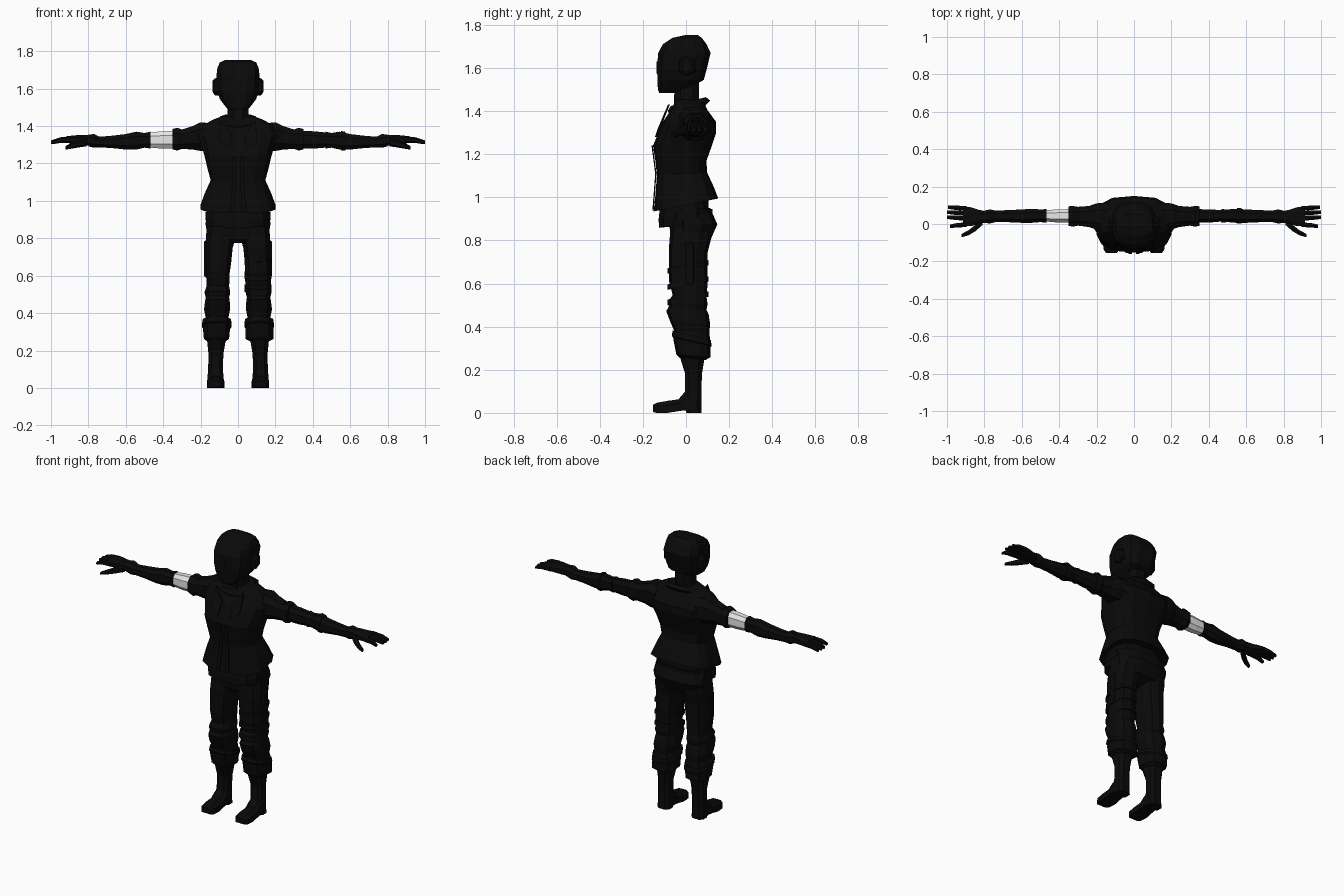
import bpy, bmesh, math
from mathutils import Vector


def material(name, v):
    m = bpy.data.materials.new(name)
    m.diffuse_color = (v, v, v, 1)
    return m


BLACK = material("black cloth", 0.003)
PALE = material("pale armband", 0.8)


def finish(name, bm, mat=BLACK):
    bmesh.ops.recalc_face_normals(bm, faces=bm.faces)
    me = bpy.data.meshes.new(name)
    bm.to_mesh(me)
    bm.free()
    me.materials.append(mat)
    ob = bpy.data.objects.new(name, me)
    bpy.context.collection.objects.link(ob)
    return ob


def loft(name, rings, mat=BLACK):
    bm = bmesh.new()
    rows = [[bm.verts.new(p) for p in r] for r in rings]
    n = len(rows[0])
    for a, b in zip(rows, rows[1:]):
        for i in range(n):
            j = (i + 1) % n
            bm.faces.new((a[i], a[j], b[j], b[i]))
    bm.faces.new(rows[0])
    bm.faces.new(rows[-1])
    return finish(name, bm, mat)


def unit(n, power):
    """Rounded-square outline of n points."""
    f = lambda v: math.copysign(abs(v) ** power, v)
    return [(f(math.cos(2 * math.pi * (i + .5) / n)),
             f(math.sin(2 * math.pi * (i + .5) / n))) for i in range(n)]


def upright(name, rows, n=12, power=.7, tilt=0, mat=BLACK):
    """Rows: z, centre x, half width, front y, back y, optional tilt."""
    rings = []
    for z, cx, rx, yf, yb, *t in rows:
        k = t[0] if t else tilt
        rings.append([(cx + rx * c, (yf + yb) / 2 + (yb - yf) / 2 * s,
                       z + k * (yb - yf) / 2 * s) for c, s in unit(n, power)])
    return loft(name, rings, mat)


def sideways(name, side, rows, n=8, power=.8, mat=BLACK):
    """Rows: x, y low, y high, z low, z high."""
    return loft(name, [[(side * x, (y0 + y1) / 2 + (y1 - y0) / 2 * c,
                         (z0 + z1) / 2 + (z1 - z0) / 2 * s) for c, s in unit(n, power)]
                       for x, y0, y1, z0, z1 in rows], mat)


def plate(name, pts, depth):
    """Polygon pushed out along a vector."""
    d = Vector(depth)
    return loft(name, [pts, [Vector(p) + d for p in pts]])


# Head, ears and neck
upright("head", [(1.485, 0, .045, -.125, -.045), (1.50, 0, .065, -.132, .0),
                 (1.545, 0, .10, -.135, .085), (1.60, 0, .115, -.137, .10),
                 (1.67, 0, .118, -.132, .117), (1.71, 0, .113, -.11, .098),
                 (1.74, 0, .10, -.065, .075), (1.754, 0, .07, .0, .055)], 12, .65)
upright("neck", [(1.38, 0, .07, -.06, .07), (1.44, 0, .06, -.06, .065),
                 (1.55, 0, .06, -.055, .065)], 8, .8)
for s in (-1, 1):
    sideways("ear", s, [(.09, -.04, .05, 1.56, 1.66), (.125, -.035, .045, 1.565, 1.655),
                        (.137, -.02, .03, 1.585, 1.64)], 6)
plate("nose", [(-.014, -.13, 1.575), (.014, -.13, 1.575), (0, -.13, 1.63)], (0, -.008, 0))

# Jacket with flared hem, shoulders and collar
upright("jacket", [(.97, 0, .188, -.135, .12, .2), (.965, 0, .205, -.15, .15, .2),
                   (1.03, 0, .182, -.142, .128, .15), (1.11, 0, .148, -.135, .098, .05),
                   (1.17, 0, .165, -.142, .095), (1.24, 0, .182, -.153, .12),
                   (1.30, 0, .20, -.128, .14), (1.35, 0, .215, -.108, .14),
                   (1.405, 0, .19, -.07, .10), (1.435, 0, .135, -.055, .085),
                   (1.455, 0, .08, -.05, .08)], 14, .68)
upright("collar", [(1.405, 0, .105, -.075, .09), (1.425, 0, .115, -.085, .112),
                   (1.445, 0, .098, -.07, .092), (1.425, 0, .07, -.05, .06)], 10, .8, .25)
for s in (-1, 1):
    plate("lapel", [(s * .095, -.075, 1.43), (s * .035, -.105, 1.36),
                    (s * .04, -.135, 1.28), (s * .10, -.122, 1.32)], (0, -.009, 0))
    plate("jacket_edge", [(s * .012, -.154, 1.24), (s * .03, -.154, 1.24),
                          (s * .03, -.137, 1.11), (s * .045, -.15, .94),
                          (s * .02, -.15, .94), (s * .012, -.137, 1.11)], (0, -.006, 0))

# Shirt hem and trouser seat
upright("shirt_hem", [(.87, 0, .172, -.128, .10, .1), (.91, 0, .176, -.13, .11, .1),
                      (1.0, 0, .16, -.12, .105, .1)], 12, .7)
upright("belt", [(.90, 0, .178, -.12, .125, .1), (.935, 0, .178, -.12, .125, .1)], 12, .7)
upright("trouser_seat", [(.775, 0, .05, -.05, .06), (.80, 0, .165, -.072, .115),
                         (.875, 0, .178, -.08, .148), (.95, 0, .17, -.09, .115)], 12, .7)

# Trouser legs with folded knees and cuffs
for s, side in ((-1, "right"), (1, "left")):
    w = .004 * s
    upright(side + "_trouser_leg", [
        (.25, s * .115, .05, -.03, .09), (.265, s * .115, .074 + w, -.045, .114),
        (.33, s * .115, .076, -.058, .115), (.375, s * .112, .062, -.055, .108),
        (.42, s * .112, .072, -.075, .112), (.465, s * .11, .068, -.092, .105),
        (.485, s * .11, .064, -.08, .095), (.51, s * .11, .071, -.082, .10),
        (.54, s * .108, .067 + w, -.062, .096), (.61, s * .107, .068 + w, -.08, .10),
        (.68, s * .103, .07, -.08, .10), (.75, s * .10, .074, -.08, .10),
        (.81, s * .092, .082, -.075, .115), (.87, s * .088, .08, -.07, .12)],
        10, .75, -.08)
    upright(side + "_cuff", [(.325, s * .113, .074, -.058, .114, -.25),
                             (.335, s * .113, .082, -.066, .119, -.25),
                             (.36, s * .113, .078, -.062, .115, -.25)], 10, .75)
    sideways(side + "_pocket", s, [(.165, -.015, .05, .54, .84), (.181, -.005, .04, .56, .82)], 4, 1)
# Leg straps on one side
for z in (.52, .59, .665):
    upright("leg_strap", [(z, .107, .074, -.085, .105, .2),
                          (z + .025, .107, .074, -.085, .105, .2)], 10, .75)

# Boots: shaft, foot and sole
for s in (-1, 1):
    upright("boot_shaft", [(.0, s * .12, .043, -.0, .075), (.05, s * .12, .044, -.02, .075),
                           (.10, s * .12, .042, -.006, .074), (.18, s * .118, .042, -.006, .076),
                           (.27, s * .115, .055, -.035, .092)], 8, .7)
    rings = []
    for y, rx, z0, z1 in ((.03, .042, .01, .11), (-.005, .043, .012, .098),
                          (-.035, .044, .008, .063), (-.085, .047, 0, .056),
                          (-.135, .043, 0, .047), (-.154, .03, .004, .038)):
        rings.append([(s * .12 + rx * c, y, z0 if q < 0 else z0 + (z1 - z0) * h)
                      for c, q, h in ((-1, -1, 0), (-1, 1, .65), (-.55, 1, 1),
                                      (.55, 1, 1), (1, 1, .65), (1, -1, 0))])
    loft("boot_foot", rings)

# Arms, sleeves and hands
for s, side in ((-1, "right"), (1, "left")):
    sideways(side + "_sleeve", s, [
        (.14, -.05, .12, 1.26, 1.42), (.20, -.035, .115, 1.262, 1.425),
        (.24, -.02, .10, 1.27, 1.405), (.30, -.012, .095, 1.275, 1.385),
        (.325, -.018, .10, 1.265, 1.395), (.35, -.013, .098, 1.272, 1.388),
        (.35, .01, .08, 1.29, 1.37)])
    sideways(side + "_upper_arm", s, [
        (.33, .005, .082, 1.278, 1.378), (.41, .006, .08, 1.277, 1.375),
        (.472, .012, .076, 1.283, 1.368)], 8, .8, PALE if s < 0 else BLACK)
    sideways(side + "_forearm", s, [
        (.468, .004, .082, 1.277, 1.373), (.50, .008, .08, 1.282, 1.366),
        (.545, .004, .084, 1.271, 1.373), (.60, .004, .08, 1.272, 1.36),
        (.68, .008, .076, 1.281, 1.35), (.74, .008, .074, 1.284, 1.345),
        (.77, .0, .08, 1.282, 1.36), (.80, .004, .074, 1.29, 1.356)])
    sideways(side + "_palm", s, [
        (.79, .006, .07, 1.295, 1.354), (.83, -.002, .078, 1.296, 1.355),
        (.87, -.014, .092, 1.302, 1.352), (.915, -.016, .098, 1.309, 1.347)], 8, .7)
    # Fingers fan out and droop slightly
    for i, (y, ty, tip) in enumerate(((-.003, -.012, .985), (.03, .036, 1.0),
                                     (.057, .063, 1.0), (.083, .09, .995))):
        sideways(side + "_finger", s, [
            (.895, y - .014, y + .014, 1.309, 1.346),
            (.95, (y + ty) / 2 - .0135, (y + ty) / 2 + .0135, 1.31, 1.34),
            (tip, ty - .01, ty + .01, 1.304, 1.323)], 6)
    sideways(side + "_thumb", s, [
        (.81, -.008, .035, 1.292, 1.335), (.85, -.042, -.004, 1.286, 1.326),
        (.885, -.062, -.032, 1.28, 1.312), (.922, -.072, -.052, 1.274, 1.294)], 6)
# Buckled strap around one forearm
sideways("forearm_strap", 1, [(.55, -.001, .089, 1.266, 1.378), (.575, -.001, .088, 1.266, 1.372)])
